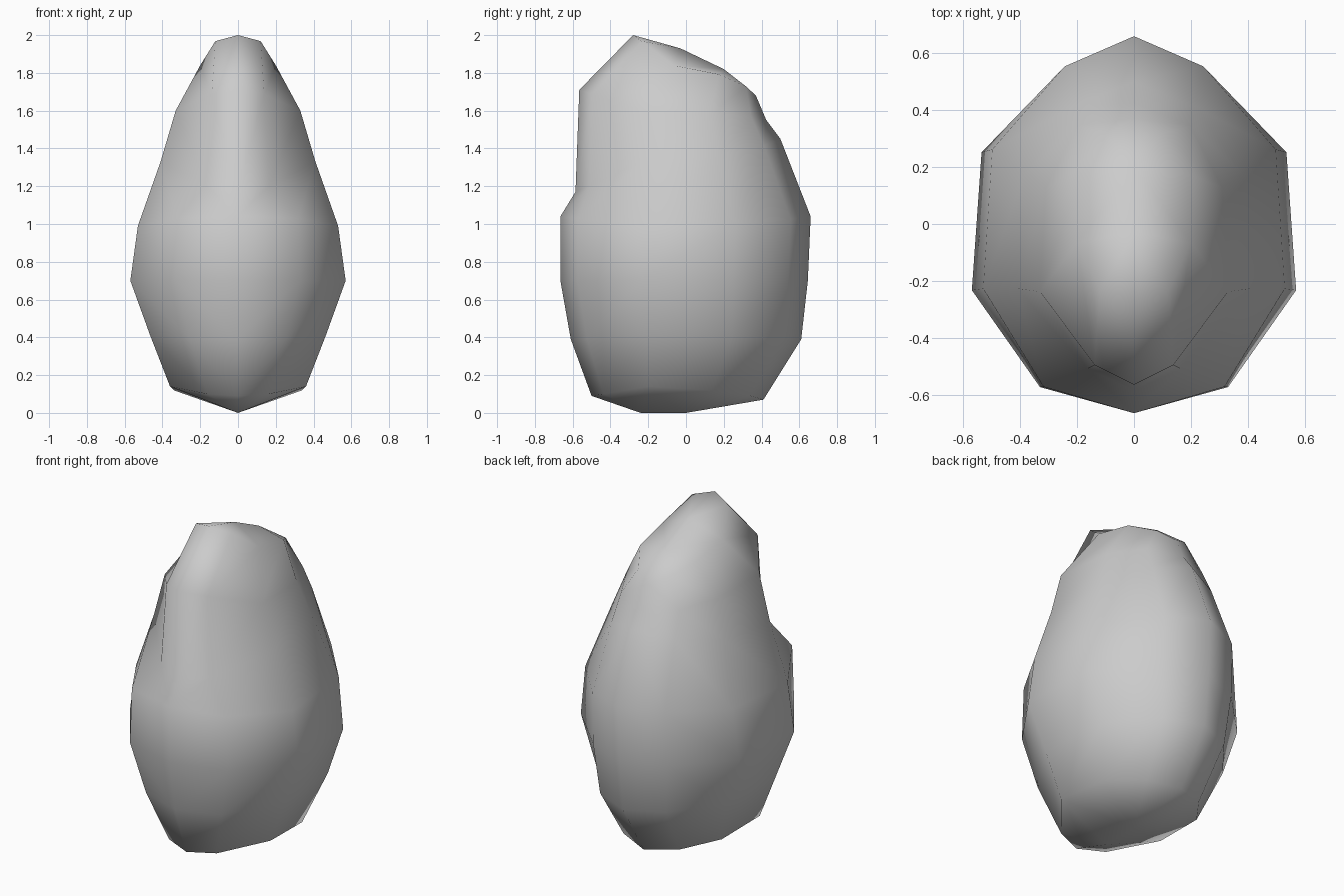
import bpy
import bmesh
from mathutils import Matrix

cube = bpy.data.objects.get("Cube")
if cube:
    bpy.data.objects.remove(cube, do_unlink=True)

# Stone colour
stone = bpy.data.materials.new("light_grey")
stone.use_nodes = True
GREY = (0.6, 0.6, 0.6, 1)
stone.diffuse_color = GREY
stone.node_tree.nodes["Principled BSDF"].inputs["Base Color"].default_value = GREY

# Rings from base to crown:
# half width, front y, back y, front z, side z, back z, front pinch, back pinch
RINGS = [
    (.36, -.50, .41, .09, .14, .07, .45, .52),
    (.465, -.61, .61, .39, .41, .39, .55, .48),
    (.57, -.665, .645, .70, .70, .70, .58, .44),
    (.53, -.665, .66, 1.04, .99, 1.04, .60, .46),
    (.41, -.585, .50, 1.17, 1.33, 1.45, .40, .52),
    (.33, -.565, .425, 1.71, 1.60, 1.55, .42, .60),
    (.20, -.28, .37, 2.0, 1.84, 1.68, .60, .50),
]
DEPTH = (0, .07, .33, .70, .92, 1)  # front to back spacing of each half ring


def half_ring(bm, ring):
    w, front, back, zf, zs, zb, front_pinch, back_pinch = ring
    widths = (0, front_pinch, 1, .94, back_pinch, 0)
    heights = (zf, zf * .8 + zs * .2, zs, zs * .7 + zb * .3, zs * .3 + zb * .7, zb)
    return [bm.verts.new((w * x, front + (back - front) * t, z))
            for x, t, z in zip(widths, DEPTH, heights)]


def cap(bm, ring, near, far):
    # Close an end with a short ridge along the centre line
    a = bm.verts.new((0, *near))
    b = bm.verts.new((0, *far))
    c = ring
    for face in ((c[0], c[1], a), (c[1], c[2], a), (c[2], c[3], b, a),
                 (c[3], c[4], b), (c[4], c[5], b)):
        bm.faces.new(face)


# Boulder body: half shell, mirrored across x
bm = bmesh.new()
rings = [half_ring(bm, r) for r in RINGS]
for low, high in zip(rings, rings[1:]):
    for i in range(len(DEPTH) - 1):
        bm.faces.new((low[i], low[i + 1], high[i + 1], high[i]))
cap(bm, rings[0], (-.24, 0), (0, 0))
cap(bm, rings[-1], (-.03, 1.93), (.2, 1.82))
bmesh.ops.mirror(bm, geom=bm.verts[:] + bm.edges[:] + bm.faces[:],
                 matrix=Matrix.Identity(4), axis='X', merge_dist=.001)
bmesh.ops.remove_doubles(bm, verts=bm.verts[:], dist=.001)
bmesh.ops.recalc_face_normals(bm, faces=bm.faces[:])
for face in bm.faces:
    face.smooth = True

mesh = bpy.data.meshes.new("boulder")
bm.to_mesh(mesh)
bm.free()
mesh.materials.append(stone)
boulder = bpy.data.objects.new("boulder", mesh)
bpy.context.collection.objects.link(boulder)
